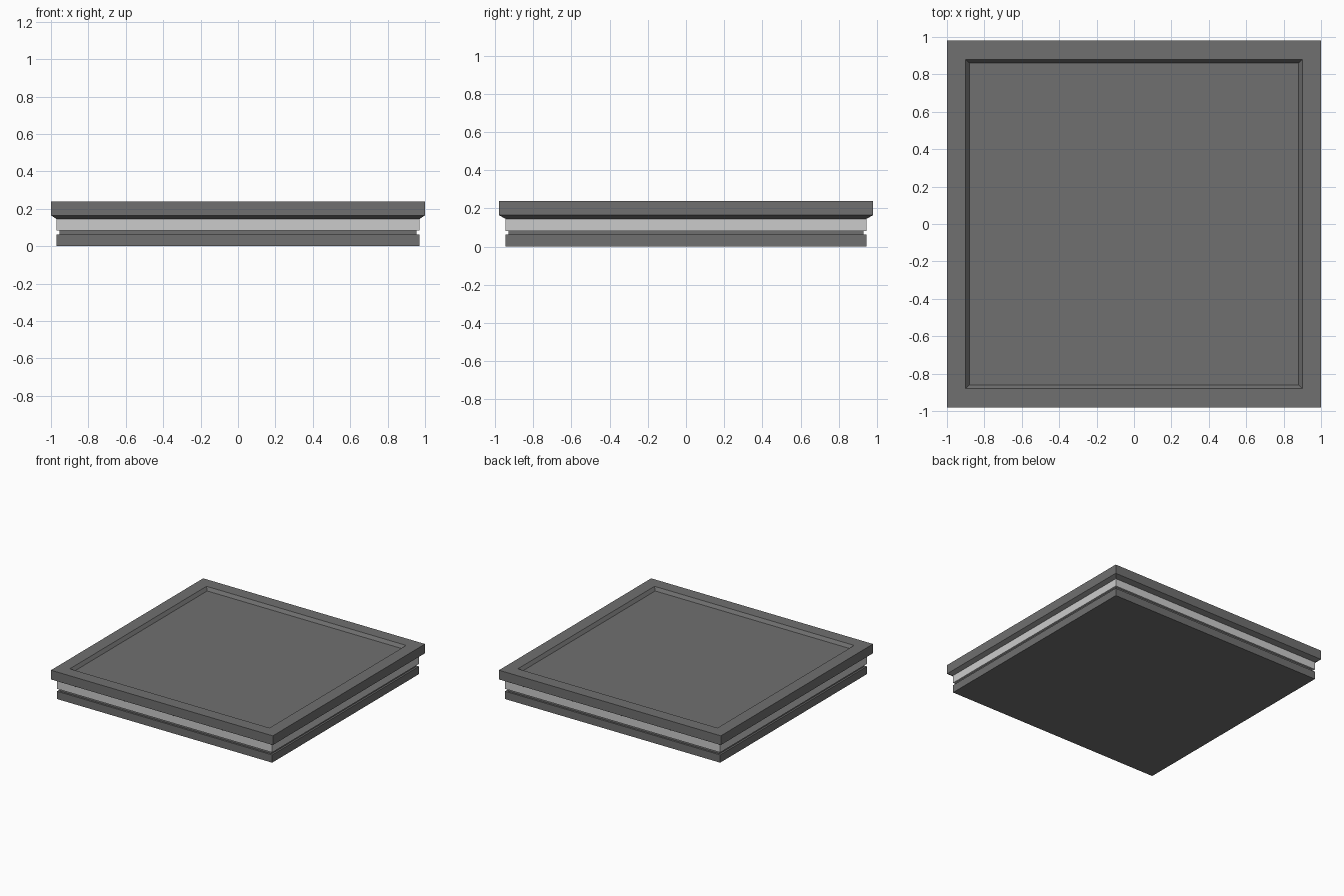
import bpy
import bmesh

old = bpy.data.objects.get("Cube")
if old:
    bpy.data.objects.remove(old, do_unlink=True)


def material(name, value):
    mat = bpy.data.materials.new(name)
    mat.use_nodes = True
    color = (value, value, value, 1)
    mat.diffuse_color = color
    mat.node_tree.nodes["Principled BSDF"].inputs["Base Color"].default_value = color
    return mat


def loft(name, rings, mat, cap_first=False, cap_last=False):
    """Join rectangular rings (half x, half y, z) into a flat-faced shell."""
    bm = bmesh.new()
    loops = [[bm.verts.new((sx * x, sy * y, z))
              for sx, sy in ((-1, -1), (1, -1), (1, 1), (-1, 1))]
             for x, y, z in rings]
    for a, b in zip(loops, loops[1:]):
        for i in range(4):
            j = (i + 1) % 4
            bm.faces.new((a[i], a[j], b[j], b[i]))
    if cap_first:
        bm.faces.new(loops[0][::-1])
    if cap_last:
        bm.faces.new(loops[-1])
    mesh = bpy.data.meshes.new(name)
    bm.to_mesh(mesh)
    bm.free()
    mesh.materials.append(mat)
    obj = bpy.data.objects.new(name, mesh)
    bpy.context.collection.objects.link(obj)
    return obj


dark = material("dark grey", 0.16)
light = material("light grey", 0.6)

# Foot slab with the recessed groove above it
loft("base_slab", [(0.97, 0.945, 0), (0.97, 0.945, 0.063),
                   (0.955, 0.93, 0.063), (0.955, 0.93, 0.083)],
     dark, cap_first=True)

# Pale band around the middle
loft("light_band", [(0.955, 0.93, 0.083), (0.97, 0.945, 0.083),
                    (0.97, 0.945, 0.145)], light)

# Overhanging rim with chamfered underside and shallow sunken top
loft("top_rim", [(0.97, 0.945, 0.145), (1, 0.98, 0.165), (1, 0.98, 0.24),
                 (0.9, 0.88, 0.24), (0.88, 0.86, 0.215)],
     dark, cap_last=True)
